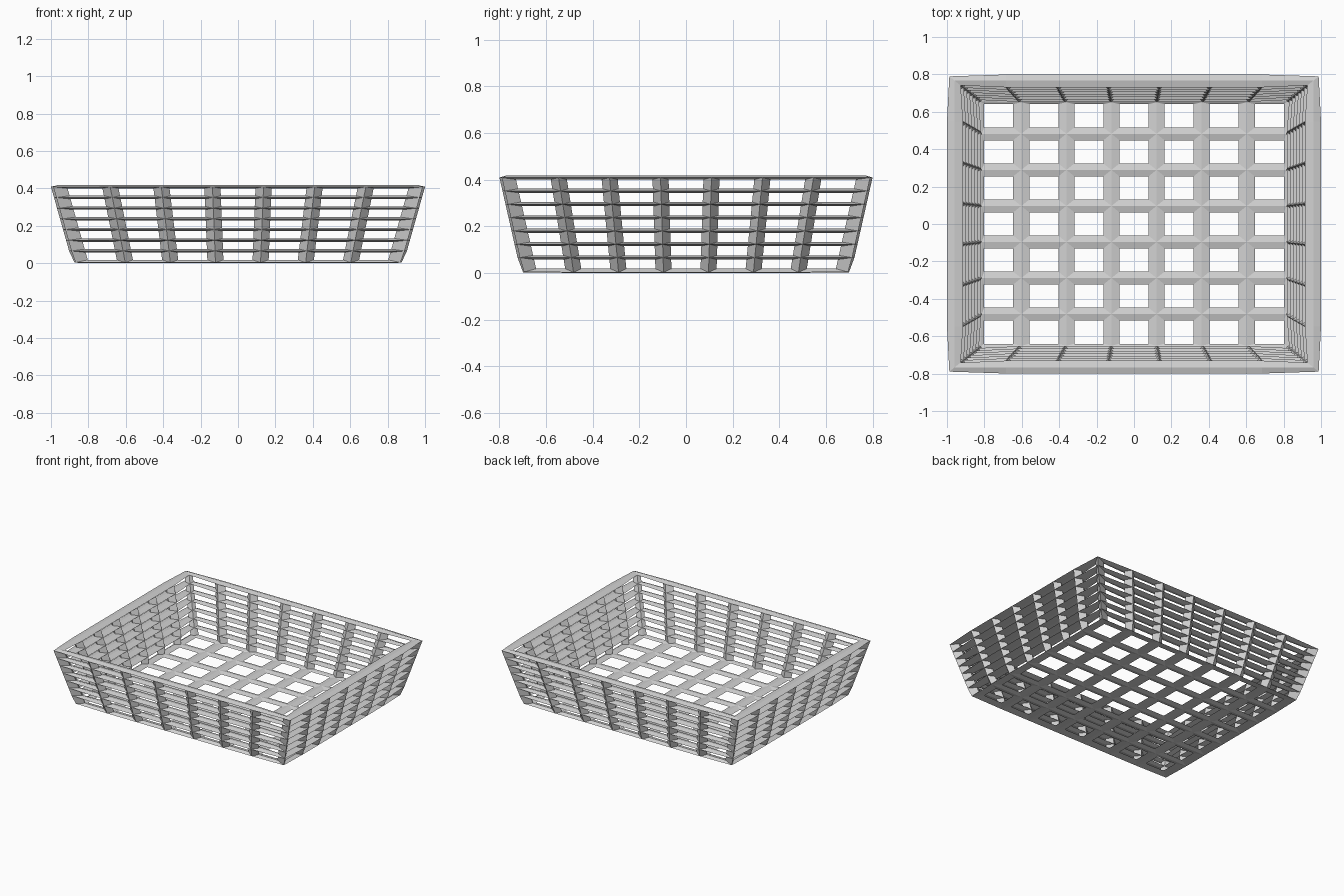
import bpy
import bmesh
from mathutils import Vector

old = bpy.data.objects.get("Cube")
if old:
    bpy.data.objects.remove(old, do_unlink=True)

CELLS = 7                              # openings along every side
HALF = Vector((0.957, 0.765, 0.2))     # half size at the rim
BASE = 0.882                           # base width relative to the rim
BAR = 0.045                            # half bar thickness before scaling
CENTRE_Z = 0.209

grey = bpy.data.materials.new("light_grey")
grey.use_nodes = True
colour = (0.64, 0.64, 0.64, 1)
grey.diffuse_color = colour
grey.node_tree.nodes["Principled BSDF"].inputs["Base Color"].default_value = colour


def tapered_tray():
    """Open box divided into a grid and narrowed toward its base."""
    bm = bmesh.new()
    bmesh.ops.create_cube(bm, size=2)
    bmesh.ops.subdivide_edges(bm, edges=bm.edges[:], cuts=CELLS - 1,
                              use_grid_fill=True)
    top = [f for f in bm.faces if f.calc_center_median().z > 0.99]
    bmesh.ops.delete(bm, geom=top, context='FACES')
    for v in bm.verts:
        width = BASE + (1 - BASE) * (v.co.z + 1) / 2
        v.co.x *= width
        v.co.y *= width
    bm.normal_update()
    return bm


def lattice(name, faces):
    """Replace the edges of the given faces with diamond-section bars."""
    out = bmesh.new()
    cache = {}

    def point(key, co):
        if key not in cache:
            place = Vector(a * b for a, b in zip(co, HALF))
            cache[key] = out.verts.new(place + Vector((0, 0, CENTRE_Z)))
        return cache[key]

    def ridge(v, side):
        return point((v.index, side), v.co + v.normal * BAR * side)

    def inset(loop):
        v = loop.vert
        a = (loop.link_loop_next.vert.co - v.co).normalized()
        b = (loop.link_loop_prev.vert.co - v.co).normalized()
        offset = (a + b) * BAR / a.cross(b).length
        return point((v.index, "inset", loop.face.index), v.co + offset)

    def rim(v):
        lean = (1 - BASE) / 2
        up = Vector((v.co.x * lean, v.co.y * lean, 1)).normalized()
        return point((v.index, "rim"), v.co + up * BAR)

    for face in faces:
        for loop in face.loops:
            after = loop.link_loop_next
            a, b = loop.vert, after.vert
            out.faces.new((ridge(a, 1), ridge(b, 1), inset(after), inset(loop)))
            out.faces.new((ridge(a, -1), inset(loop), inset(after), ridge(b, -1)))
            # Close the bars along the open rim
            if loop.edge.is_boundary:
                out.faces.new((ridge(b, 1), ridge(a, 1), rim(a), rim(b)))
                out.faces.new((ridge(a, -1), ridge(b, -1), rim(b), rim(a)))

    mesh = bpy.data.meshes.new(name)
    out.to_mesh(mesh)
    out.free()
    mesh.materials.append(grey)
    bpy.context.collection.objects.link(bpy.data.objects.new(name, mesh))


# Basket floor and sloping walls share one guide grid
tray = tapered_tray()
tray.verts.index_update()
tray.faces.index_update()
lattice("floor_lattice", [f for f in tray.faces if f.normal.z < -0.9])
lattice("wall_lattice", [f for f in tray.faces if f.normal.z >= -0.9])
tray.free()
